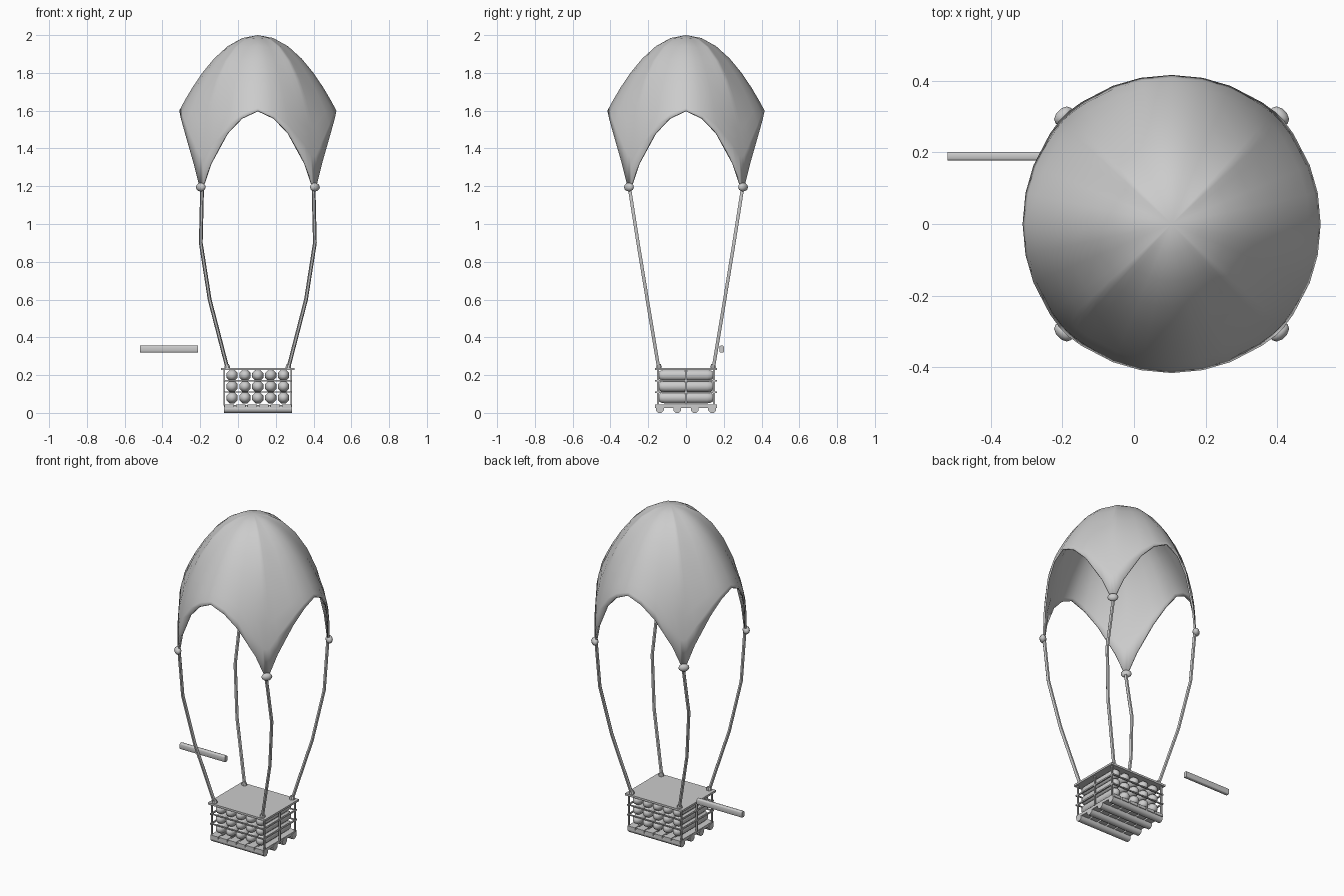
import bpy, bmesh, math
from mathutils import Vector, Matrix

if "Cube" in bpy.data.objects:
    bpy.data.objects.remove(bpy.data.objects["Cube"])

CX = 0.105  # centre of canopy and crate in x
grey = bpy.data.materials.new("plain grey")
grey.diffuse_color = (0.6, 0.6, 0.6, 1)
grey.use_nodes = True
grey.node_tree.nodes["Principled BSDF"].inputs["Base Color"].default_value = grey.diffuse_color


def finish(name, bm, smooth=None):
    bmesh.ops.recalc_face_normals(bm, faces=bm.faces)
    me = bpy.data.meshes.new(name)
    bm.to_mesh(me)
    bm.free()
    me.materials.append(grey)
    ob = bpy.data.objects.new(name, me)
    bpy.context.collection.objects.link(ob)
    if smooth:
        bpy.ops.object.select_all(action='DESELECT')
        ob.select_set(True)
        bpy.context.view_layer.objects.active = ob
        bpy.ops.object.shade_smooth_by_angle(angle=math.radians(smooth))
    return ob


def add_box(bm, x0, x1, y0, y1, z0, z1):
    m = Matrix.Translation(((x0 + x1) / 2, (y0 + y1) / 2, (z0 + z1) / 2))
    m = m @ Matrix.Diagonal((x1 - x0, y1 - y0, z1 - z0, 1))
    return bmesh.ops.create_cube(bm, size=1, matrix=m)["verts"]


def add_tube(bm, centres, radii, axis=None, sides=8):
    """Sweep rings along a path; radii may vary per point."""
    pts = [Vector(p) for p in centres]
    rings = []
    for i, p in enumerate(pts):
        d = (pts[min(i + 1, len(pts) - 1)] - pts[max(i - 1, 0)]).normalized()
        ref = Vector((1, 0, 0)) if abs(d.x) < 0.7 else Vector((0, 1, 0))
        u = d.cross(ref).normalized()
        v = d.cross(u)
        ring = []
        for k in range(sides):
            a = 2 * math.pi * (k + 0.5) / sides
            ring.append(bm.verts.new(p + radii[i] * (u * math.cos(a) + v * math.sin(a))))
        rings.append(ring)
    for a, b in zip(rings, rings[1:]):
        for k in range(sides):
            n = (k + 1) % sides
            bm.faces.new((a[k], a[n], b[n], b[k]))
    bm.faces.new(rings[0])
    bm.faces.new(rings[-1])


# Canopy: dome whose edge arches up on four sides and drops at four corners
half = [(0, .40), (12, .44), (23, .52), (36.5, .68), (42.5, .785), (45, .80)]
octants = half + [(90 - a, d) for a, d in reversed(half[1:-1])]
columns = [(a + 90 * q, d) for q in range(4) for a, d in octants]
bm = bmesh.new()
apex = bm.verts.new((CX, 0, 2.0))
grid = []
STEPS = 8
for ang, drop in columns:
    w = (drop - .4) / .4
    R = .416 + .010 * w
    t = math.radians(ang)
    col = []
    for i in range(1, STEPS + 1):
        phi = math.pi / 2 * i / STEPS
        s = math.sin(phi)
        z = 2.0 - drop * ((1 - w) * s * s + w * (1 - math.cos(phi)))
        col.append(bm.verts.new((CX + R * s * math.cos(t), R * s * math.sin(t), z)))
    grid.append(col)
for j, a in enumerate(grid):
    b = grid[(j + 1) % len(grid)]
    bm.faces.new((apex, a[0], b[0]))
    for i in range(STEPS - 1):
        bm.faces.new((a[i], a[i + 1], b[i + 1], b[i]))
canopy = finish("canopy", bm, 50)
mod = canopy.modifiers.new("cloth thickness", 'SOLIDIFY')
mod.thickness = 0.010
mod.offset = -1

# Corner knots, ropes and rope ends
knots, ropes, ends = bmesh.new(), bmesh.new(), bmesh.new()
for sx in (-1, 1):
    for sy in (-1, 1):
        m = Matrix.Translation((CX + sx * .302, sy * .302, 1.195))
        m = m @ Matrix.Rotation(math.atan2(sy, sx), 4, 'Z') @ Matrix.Diagonal((.020, .031, .023, 1))
        bmesh.ops.create_uvsphere(knots, u_segments=10, v_segments=6, radius=1, matrix=m)
        path = [(.295, .30, 1.195), (.302, .254, .90), (.255, .205, .60), (.162, .145, .24)]
        add_tube(ropes, [(CX + sx * x, sy * y, z) for x, y, z in path], [.010] * 4, sides=6)
        add_tube(ends, [(CX + sx * .162, sy * .143, z) for z in (.232, .245, .258)],
                 [.015, .016, .010], sides=8)
finish("corner_knots", knots, 60)
finish("ropes", ropes, 60)
finish("rope_ends", ends, 40)

# Crate lid
bm = bmesh.new()
add_box(bm, CX - .195, CX + .195, -.163, .163, .226, .238)
finish("crate_lid", bm)

# Stacked rolls with rounded ends, five across and three high
bm = bmesh.new()
for i in range(5):
    for z in (.080, .140, .199):
        x = CX + (i - 2) * .068
        ys = (-.152, -.146, -.132, -.112, .112, .132, .146, .152)
        rs = (.008, .019, .028, .032, .032, .028, .019, .008)
        add_tube(bm, [(x, y, z) for y in ys], rs, sides=8)
finish("rolls", bm, 50)

# Crate frame: posts and thin rails
bm = bmesh.new()
for sx in (-1, 1):
    x = CX + sx * .178
    for y in (-.148, 0, .148):
        add_box(bm, x - .004, x + .004, y - .005, y + .005, .04, .228)
    for z in (.110, .170):
        add_box(bm, x - .004, x + .004, -.163, .163, z - .004, z + .004)
for sy in (-1, 1):
    for z in (.110, .170):
        add_box(bm, CX - .178, CX + .178, sy * .155 - .004, sy * .155 + .004, z - .003, z + .003)
finish("crate_frame", bm)

# Pallet: slats over four round runners
bm = bmesh.new()
for i in range(6):
    x = CX + (i - 2.5) * .061
    add_box(bm, x - .025, x + .025, -.163, .163, .026, .044)
finish("pallet_slats", bm)
bm = bmesh.new()
for y in (-.138, -.046, .046, .138):
    add_tube(bm, [(CX - .18, y, .0205), (CX + .18, y, .0205)], [.0222] * 2, sides=8)
finish("pallet_runners", bm, 50)

# Loose plank floating beside the crate
bm = bmesh.new()
add_box(bm, -.52, -.213, .177, .201, .320, .356)
bmesh.ops.bevel(bm, geom=[e for e in bm.edges if abs((e.verts[0].co - e.verts[1].co).x) > .1],
                offset=.006, segments=2, affect='EDGES', profile=.5)
finish("loose_plank", bm, 50)
